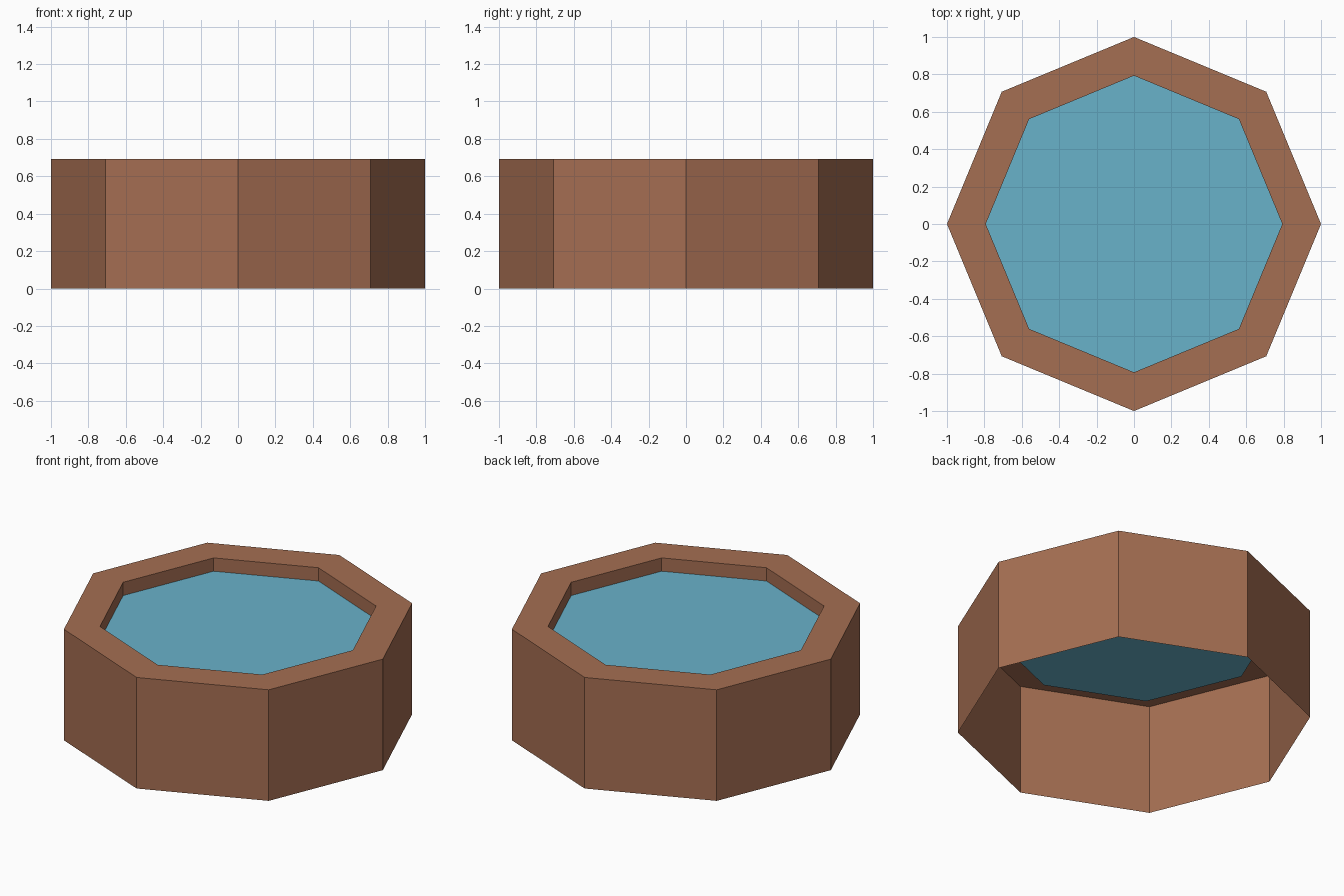
import bpy, bmesh, math

if "Cube" in bpy.data.objects:
    bpy.data.objects.remove(bpy.data.objects["Cube"])

SIDES = 8
HEIGHT = 0.693      # rim height
INNER = 0.793       # radius of the opening
WATER_Z = 0.61      # water level


def material(name, color):
    m = bpy.data.materials.new(name)
    m.diffuse_color = (*color, 1.0)
    m.use_nodes = True
    m.node_tree.nodes["Principled BSDF"].inputs["Base Color"].default_value = m.diffuse_color
    return m


def ring(bm, radius, z):
    return [bm.verts.new((radius * math.cos(2 * math.pi * i / SIDES),
                          radius * math.sin(2 * math.pi * i / SIDES), z))
            for i in range(SIDES)]


def finish(bm, name, mat):
    mesh = bpy.data.meshes.new(name)
    bm.to_mesh(mesh)
    bm.free()
    mesh.materials.append(mat)
    obj = bpy.data.objects.new(name, mesh)
    bpy.context.collection.objects.link(obj)


brown = material("brown wood", (0.376, 0.156, 0.084))
blue = material("water blue", (0.141, 0.445, 0.591))

# Tub shell: outer wall, flat rim and short inner lip, open underneath
bm = bmesh.new()
profile = [(1.0, 0.0), (1.0, HEIGHT), (INNER, HEIGHT), (INNER, WATER_Z)]
rings = [ring(bm, r, z) for r, z in profile]
for low, high in zip(rings, rings[1:]):
    for i in range(SIDES):
        j = (i + 1) % SIDES
        bm.faces.new((low[i], low[j], high[j], high[i]))
finish(bm, "tub_shell", brown)

# Water surface: one flat octagon closing the lip
bm = bmesh.new()
bm.faces.new(ring(bm, INNER, WATER_Z))
finish(bm, "water_surface", blue)
